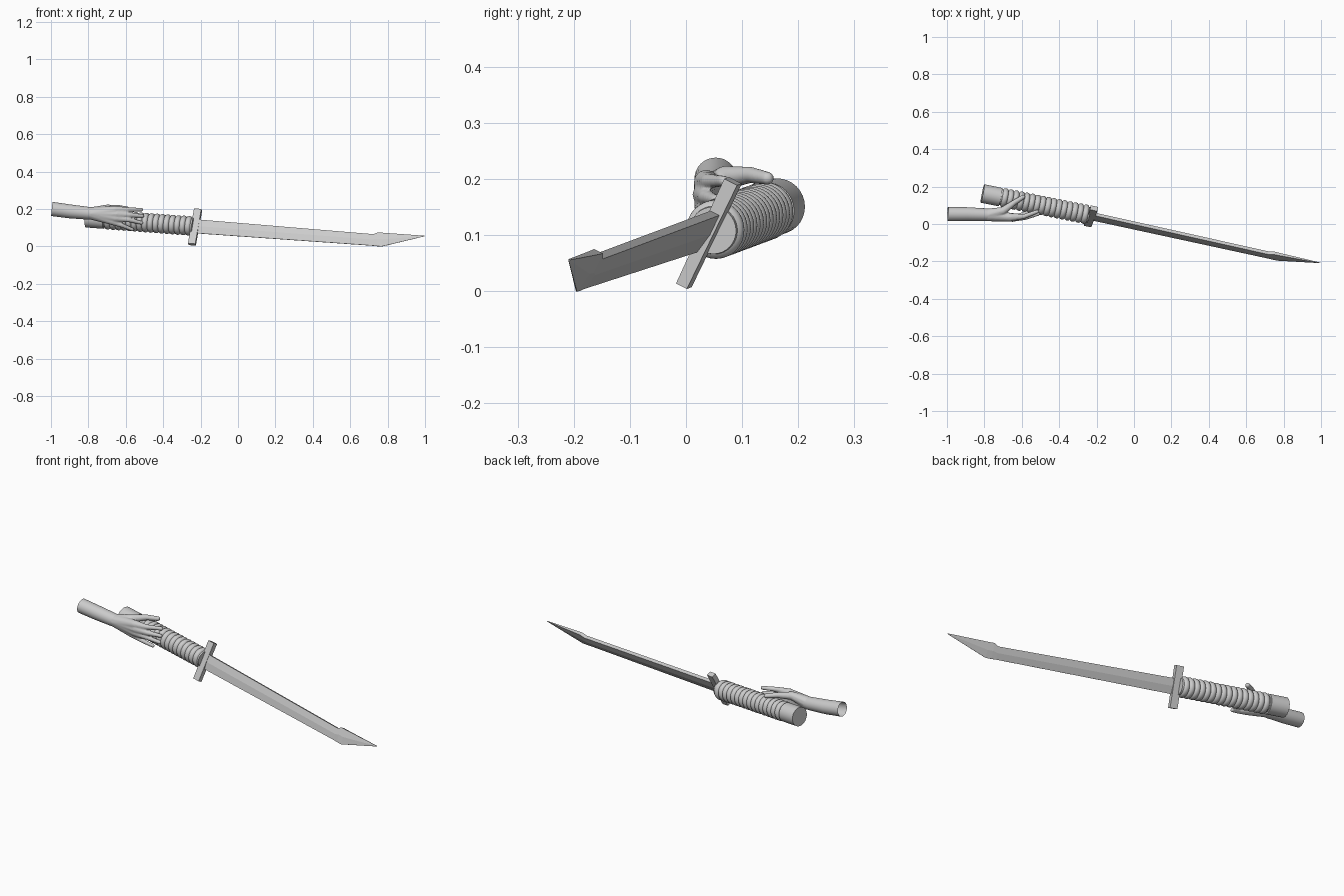
import bpy, bmesh, math
from mathutils import Vector, Matrix

if "Cube" in bpy.data.objects:
    bpy.data.objects.remove(bpy.data.objects["Cube"])

# Sword frame: D runs along the blade, W across its width, N through its thickness
O = Vector((-0.23, 0.04, 0.103))
D = Vector((0.974, -0.213, -0.073)).normalized()
W = Vector((0.158, 0.422, 0.892))
W = (W - D * W.dot(D)).normalized()
N = D.cross(W)


def local(s, w, n):
    return O + D * s + W * w + N * n


def make(name, bm, smooth=None):
    bmesh.ops.recalc_face_normals(bm, faces=bm.faces)
    me = bpy.data.meshes.new(name)
    bm.to_mesh(me)
    bm.free()
    ob = bpy.data.objects.new(name, me)
    bpy.context.collection.objects.link(ob)
    if smooth is not None:
        bpy.ops.object.select_all(action='DESELECT')
        ob.select_set(True)
        bpy.context.view_layer.objects.active = ob
        bpy.ops.object.shade_smooth_by_angle(angle=math.radians(smooth))
    return ob


def loft(name, rings, caps=True, smooth=None):
    bm = bmesh.new()
    loops = [[bm.verts.new(p) for p in r] for r in rings]
    k = len(loops[0])
    for a, b in zip(loops, loops[1:]):
        for i in range(k):
            j = (i + 1) % k
            bm.faces.new((a[i], a[j], b[j], b[i]))
    if caps:
        bm.faces.new(loops[0])
        bm.faces.new(loops[-1])
    return make(name, bm, smooth)


def circle(c, axis, r, sides=32):
    u = axis.cross(Vector((0, 0, 1))).normalized()
    v = u.cross(axis).normalized()
    return [c + (u * math.cos(t) + v * math.sin(t)) * r
            for t in (2 * math.pi * i / sides for i in range(sides))]


# Blade: flat back, bevelled cutting side, stepped angular point
sections = []
for s, top, bottom, t in [(0, .041, -.037, .009), (.975, .032, -.032, .009),
                          (1.0, .045, -.033, .009), (1.03, .045, -.033, .008),
                          (1.252, .049, .046, .0015)]:
    mid = (top + bottom) / 2
    sections.append([local(s, w, n + .002) for w, n in
                     [(top, t), (mid, t), (bottom, t * .15),
                      (bottom, -t * .15), (mid, -t), (top, -t)]])
loft("blade", sections)

# Guard: slim cross bar
loft("guard", [[local(s, w, n) for w, n in
                [(.104, .013), (.104, -.013), (-.104, -.011), (-.104, .011)]]
               for s in (-.02, .02)])

# Grip: turned profile with a row of rounded wraps, then a plain pommel
A, B = Vector((-.24, .048, .108)), Vector((-.81, .163, .151))
axis = (B - A).normalized()
length = (B - A).length
profile = [(0, .042)]
wraps, start, end = 16, .008, length - .105
pitch = (end - start) / wraps
for i in range(wraps):
    for f in (0, .12, .3, .5, .7, .88):
        profile.append((start + (i + f) * pitch,
                        .043 + .0095 * math.sqrt(math.sin(math.pi * f))))
profile += [(end, .043), (end + .006, .043), (end + .007, .050), (length, .050)]
loft("grip", [circle(A + axis * s, axis, r) for s, r in profile], smooth=50)

# Forearm: open hollow tube ending inside the wrist
arm = [((-.995, .053, .200), .038), ((-.90, .053, .187), .037),
       ((-.80, .050, .177), .034), ((-.75, .048, .175), .030)]
arm_axis = (Vector(arm[-1][0]) - Vector(arm[0][0])).normalized()
loft("forearm", [circle(Vector(c), arm_axis, r) for c, r in arm], caps=False, smooth=50)

# Hand: finger chains running from the wrist, fused into one smooth skin
wrist = ((-.785, .048, .176), .034)
chains = [
    [wrist, ((-.66, .036, .194), .023), ((-.59, .040, .196), .0135), ((-.517, .067, .196), .0105)],
    [wrist, ((-.65, .034, .172), .023), ((-.58, .035, .168), .0135), ((-.512, .054, .162), .0105)],
    [wrist, ((-.655, .036, .151), .022), ((-.585, .035, .142), .013), ((-.517, .052, .126), .0105)],
    [wrist, ((-.675, .042, .134), .020), ((-.62, .044, .112), .012), ((-.565, .062, .090), .010)],
    [wrist, ((-.70, .070, .202), .022), ((-.64, .115, .207), .015), ((-.592, .145, .201), .0125)],
]
bm = bmesh.new()
for chain in chains:
    for (p, r), (q, t) in zip(chain, chain[1:]):
        for i in range(15):
            f = i / 14
            bmesh.ops.create_icosphere(
                bm, subdivisions=2, radius=r + (t - r) * f,
                matrix=Matrix.Translation(Vector(p).lerp(Vector(q), f)))
hand = make("hand", bm)
skin = hand.modifiers.new("skin", 'REMESH')
skin.mode = 'VOXEL'
skin.voxel_size = .004
skin.use_smooth_shade = True
relax = hand.modifiers.new("relax", 'SMOOTH')
relax.factor = .5
relax.iterations = 4
